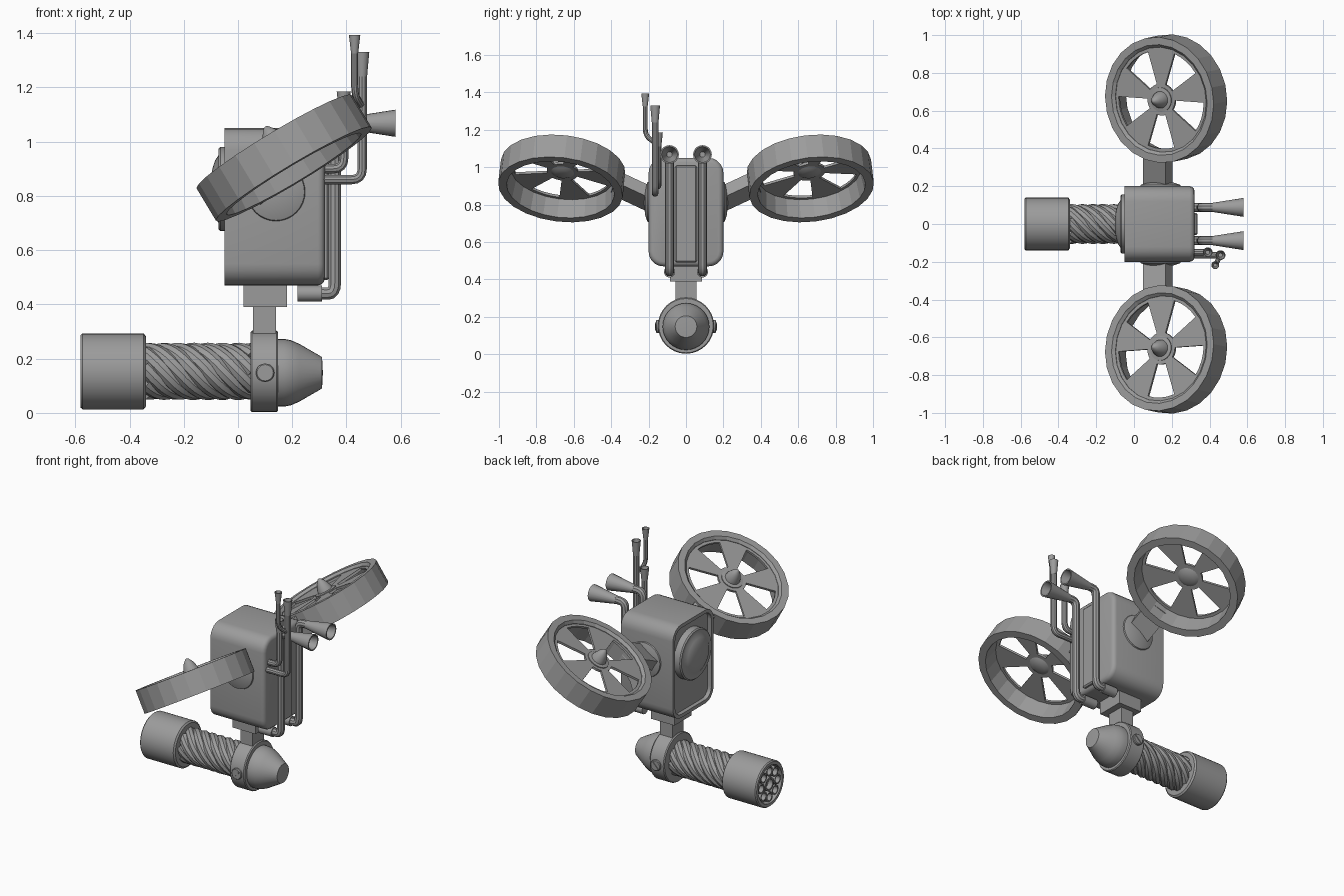
import bpy, bmesh
from math import sin, cos, pi, radians
from mathutils import Matrix, Vector

if "Cube" in bpy.data.objects:
    bpy.data.objects.remove(bpy.data.objects["Cube"], do_unlink=True)

GREY = (0.33, 0.33, 0.33, 1)
metal = bpy.data.materials.new("grey metal")
metal.use_nodes = True
metal.diffuse_color = GREY
metal.node_tree.nodes["Principled BSDF"].inputs["Base Color"].default_value = GREY


def finish(name, bm, matrix=Matrix(), smooth=True):
    bmesh.ops.remove_doubles(bm, verts=bm.verts, dist=1e-5)
    bmesh.ops.recalc_face_normals(bm, faces=bm.faces)
    for f in bm.faces:
        f.smooth = smooth
    me = bpy.data.meshes.new(name)
    bm.to_mesh(me)
    bm.free()
    if smooth:
        me.set_sharp_from_angle(angle=radians(35))
    me.materials.append(metal)
    ob = bpy.data.objects.new(name, me)
    ob.matrix_world = matrix
    bpy.context.scene.collection.objects.link(ob)
    return ob


def aim(loc, axis):
    return Matrix.Translation(loc) @ Vector(axis).to_track_quat('Z', 'Y').to_matrix().to_4x4()


def lathe(name, profile, matrix, seg=32, closed=False, smooth=True):
    """Spin (radius, height) points about the local z axis."""
    bm = bmesh.new()
    rings = [[bm.verts.new((r * cos(2 * pi * k / seg), r * sin(2 * pi * k / seg), h))
              for k in range(seg)] for r, h in profile]
    pairs = list(zip(rings, rings[1:]))
    if closed:
        pairs.append((rings[-1], rings[0]))
    for a, b in pairs:
        for k in range(seg):
            n = (k + 1) % seg
            bm.faces.new((a[k], a[n], b[n], b[k]))
    return finish(name, bm, matrix, smooth)


def box(name, size, matrix, bevel=0.0):
    bm = bmesh.new()
    bmesh.ops.create_cube(bm, size=1)
    bmesh.ops.scale(bm, vec=size, verts=bm.verts)
    if bevel:
        bmesh.ops.bevel(bm, geom=bm.edges[:], offset=bevel, segments=1, affect='EDGES')
    return finish(name, bm, matrix, smooth=False)


def tube(name, points, radius, bend=0.04):
    """Round pipe along straight runs with filleted corners."""
    pts = [Vector(p) for p in points]
    path = [pts[0]]
    for a, b, c in zip(pts, pts[1:], pts[2:]):
        s = b + (a - b).normalized() * min(bend, (a - b).length * 0.45)
        e = b + (c - b).normalized() * min(bend, (c - b).length * 0.45)
        for t in (0, 0.25, 0.5, 0.75, 1):
            path.append(s * (1 - t) ** 2 + b * 2 * t * (1 - t) + e * t * t)
    path.append(pts[-1])
    return sweep(name, path, radius)


def sweep(name, path, radius):
    cu = bpy.data.curves.new(name, 'CURVE')
    cu.dimensions = '3D'
    cu.bevel_depth = radius
    cu.bevel_resolution = 3
    cu.use_fill_caps = True
    sp = cu.splines.new('POLY')
    sp.points.add(len(path) - 1)
    for q, p in zip(sp.points, path):
        q.co = (*p, 1)
    tmp = bpy.data.objects.new(name + " path", cu)
    me = bpy.data.meshes.new_from_object(tmp)
    bm = bmesh.new()
    bm.from_mesh(me)
    bpy.data.objects.remove(tmp)
    bpy.data.curves.remove(cu)
    bpy.data.meshes.remove(me)
    return finish(name, bm)


def horn(name, loc, axis, r0, r1, length):
    lathe(name, [(0, 0), (r0, 0), (r1, length), (r1 * 0.85, length),
                 (r0 * 0.6, length * 0.3), (0, length * 0.3)], aim(loc, axis), 20)


# Body: rounded block with a recessed face on one end
bm = bmesh.new()
bmesh.ops.create_cube(bm, size=1)
bmesh.ops.scale(bm, vec=(0.37, 0.4, 0.58), verts=bm.verts)
along_x = [e for e in bm.edges if abs(e.verts[0].co.x - e.verts[1].co.x) > 0.1]
bmesh.ops.bevel(bm, geom=along_x, offset=0.08, segments=5, profile=0.5, affect='EDGES')
rear = max(bm.faces, key=lambda f: f.calc_center_median().x)
bmesh.ops.bevel(bm, geom=rear.edges[:], offset=0.025, segments=3, profile=0.5, affect='EDGES')
face = min(bm.faces, key=lambda f: f.calc_center_median().x)
bmesh.ops.inset_region(bm, faces=[face], thickness=0.022)
face = max((f for f in bm.faces if f.normal.x < -0.9), key=lambda f: f.calc_area())
inner = bmesh.ops.extrude_discrete_faces(bm, faces=[face])["faces"][0]
bmesh.ops.translate(bm, vec=(0.025, 0, 0), verts=inner.verts)
finish("body", bm, Matrix.Translation((0.135, 0, 0.76)))
box("rear_panel", (0.05, 0.115, 0.52), Matrix.Translation((0.312, 0, 0.75)), 0.008)

# Domed lens on the recessed face
lathe("lens", [(0, 0), (0.155, 0), (0.155, 0.045), (0.148, 0.052), (0.125, 0.052),
               (0.105, 0.065), (0.07, 0.076), (0.035, 0.08), (0, 0.082)],
      aim((-0.02, 0, 0.825), (-1, 0, 0)))

# Neck under the body
box("neck_block", (0.16, 0.17, 0.08), Matrix.Translation((0.1, 0, 0.43)))
box("neck_post", (0.085, 0.11, 0.13), Matrix.Translation((0.0975, 0, 0.335)))

# Gun
GZ = 0.153
axis_l = (-1, 0, 0)
lathe("gun_collar", [(0, 0), (0.145, 0), (0.15, 0.006), (0.15, 0.096), (0.145, 0.102), (0, 0.102)],
      aim((0.148, 0, GZ), axis_l))
lathe("gun_tail", [(0.125, 0), (0.125, 0.025), (0.12, 0.05), (0.107, 0.08), (0.058, 0.165), (0, 0.168)],
      aim((0.145, 0, GZ - 0.005), (1, 0, 0)))
lathe("muzzle", [(0, 0), (0.13, 0), (0.14, 0.008), (0.14, 0.233), (0.134, 0.24), (0.116, 0.24),
                 (0.116, 0.205), (0, 0.205)], aim((-0.34, 0, GZ), axis_l))
lathe("barrel_core", [(0, 0), (0.075, 0), (0.075, 0.4), (0, 0.4)], aim((0.05, 0, GZ), axis_l))
COUNT, PITCH = 8, 0.44
for i in range(COUNT):
    start = 2 * pi * i / COUNT
    path = []
    for k in range(25):
        x = -0.345 + 0.4 * k / 24
        a = start + 2 * pi * x / PITCH
        path.append((x, 0.074 * cos(a), GZ + 0.074 * sin(a)))
    sweep(f"twisted_barrel_{i + 1}", path, 0.032)
holes = [(0.08 * cos(2 * pi * i / COUNT), 0.08 * sin(2 * pi * i / COUNT)) for i in range(COUNT)]
for i, (dy, dz) in enumerate(holes + [(0, 0)]):
    r = 0.03 if dy or dz else 0.042
    lathe(f"muzzle_tube_{i + 1}", [(r, 0), (r, 0.035), (r * 0.75, 0.035), (r * 0.75, 0.005), (0, 0.005)],
          aim((-0.54, dy, GZ + dz), axis_l), 14)

# Slotted screws on both sides of the collar
for side, tag in ((1, "back"), (-1, "front")):
    lathe(f"screw_{tag}", [(0.034, 0), (0.034, 0.022), (0.03, 0.026), (0, 0.026)],
          aim((0.1, side * 0.135, 0.148), (0, side, 0)), 20)
    box(f"screw_bar_{tag}", (0.05, 0.008, 0.01),
        Matrix.Translation((0.1, side * 0.161, 0.148)) @ Matrix.Rotation(radians(-45), 4, 'Y'))

# Exhaust pipes with horns
for side, tag in ((1, "back"), (-1, "front")):
    y = side * 0.088
    lathe(f"exhaust_inlet_{tag}", [(0, 0), (0.03, 0), (0.03, 0.09), (0, 0.09)],
          aim((0.22, y, 0.44), (1, 0, 0)), 16)
    tube(f"exhaust_pipe_{tag}", [(0.3, y, 0.44), (0.357, y, 0.44), (0.357, y, 1.068), (0.43, y, 1.068)], 0.024)
    horn(f"exhaust_horn_{tag}", (0.415, y, 1.068), (1, 0, 0), 0.024, 0.05, 0.165)

# Thin upright vent pipes
vents = [("tall", [(0.3, -0.165, 0.86), (0.458, -0.165, 0.86), (0.458, -0.165, 1.26)], 0.018, 1.24, 1.33),
         ("side", [(0.458, -0.165, 1.13), (0.43, -0.218, 1.17), (0.43, -0.218, 1.35)], 0.013, 1.325, 1.393),
         ("short", [(0.3, -0.15, 0.9), (0.39, -0.15, 0.9), (0.39, -0.15, 1.13)], 0.018, 1.11, 1.185)]
for tag, pts, r, low, top in vents:
    tube(f"vent_pipe_{tag}", pts, r)
    x, y, _ = pts[-1]
    horn(f"vent_mouth_{tag}", (x, y, low), (0, 0, 1), r, r + 0.008, top - low)

# Tilted ducted rotors on arms
for side, tag in ((1, "back"), (-1, "front")):
    lathe(f"arm_socket_{tag}", [(0.11, 0), (0.105, 0.012), (0.07, 0.024), (0, 0.03)],
          aim((0.14, side * 0.195, 0.815), (0, side, 0)))
    tilt = Matrix.Rotation(radians(-30.8), 4, 'Y')
    box(f"arm_{tag}", (0.14, 0.24, 0.07), Matrix.Translation((0.125, side * 0.27, 0.865))
        @ Matrix.Rotation(side * radians(25), 4, 'X') @ tilt)
    hub = Matrix.Translation((0.17, side * 0.664, 0.94)) @ Matrix.Rotation(side * radians(7), 4, 'X') @ tilt
    lathe(f"duct_{tag}", [(0.335, -0.07), (0.335, 0.07), (0.295, 0.07), (0.28, 0.055), (0.28, 0.03),
                          (0.29, -0.07)], hub, 24, closed=True, smooth=False)
    lathe(f"spinner_{tag}", [(0, 0.025), (0.04, 0.025), (0.065, 0.04), (0.065, 0.057), (0.045, 0.06),
                             (0.042, 0.075), (0.027, 0.11), (0.01, 0.132), (0, 0.136)], hub, 20)
    # Five blades left between five windows
    bm = bmesh.new()
    radii = (0.03, 0.085, 0.262, 0.285)
    grid = [[bm.verts.new((r * cos(pi * k / 20), r * sin(pi * k / 20), 0.045)) for k in range(40)] for r in radii]
    for j in range(3):
        for k in range(40):
            if j == 1 and k % 8 >= 4:
                continue
            n = (k + 1) % 40
            bm.faces.new((grid[j][k], grid[j][n], grid[j + 1][n], grid[j + 1][k]))
    fan = finish(f"fan_{tag}", bm, hub, smooth=False)
    mod = fan.modifiers.new("thickness", 'SOLIDIFY')
    mod.thickness = 0.014
    mod.offset = 0
